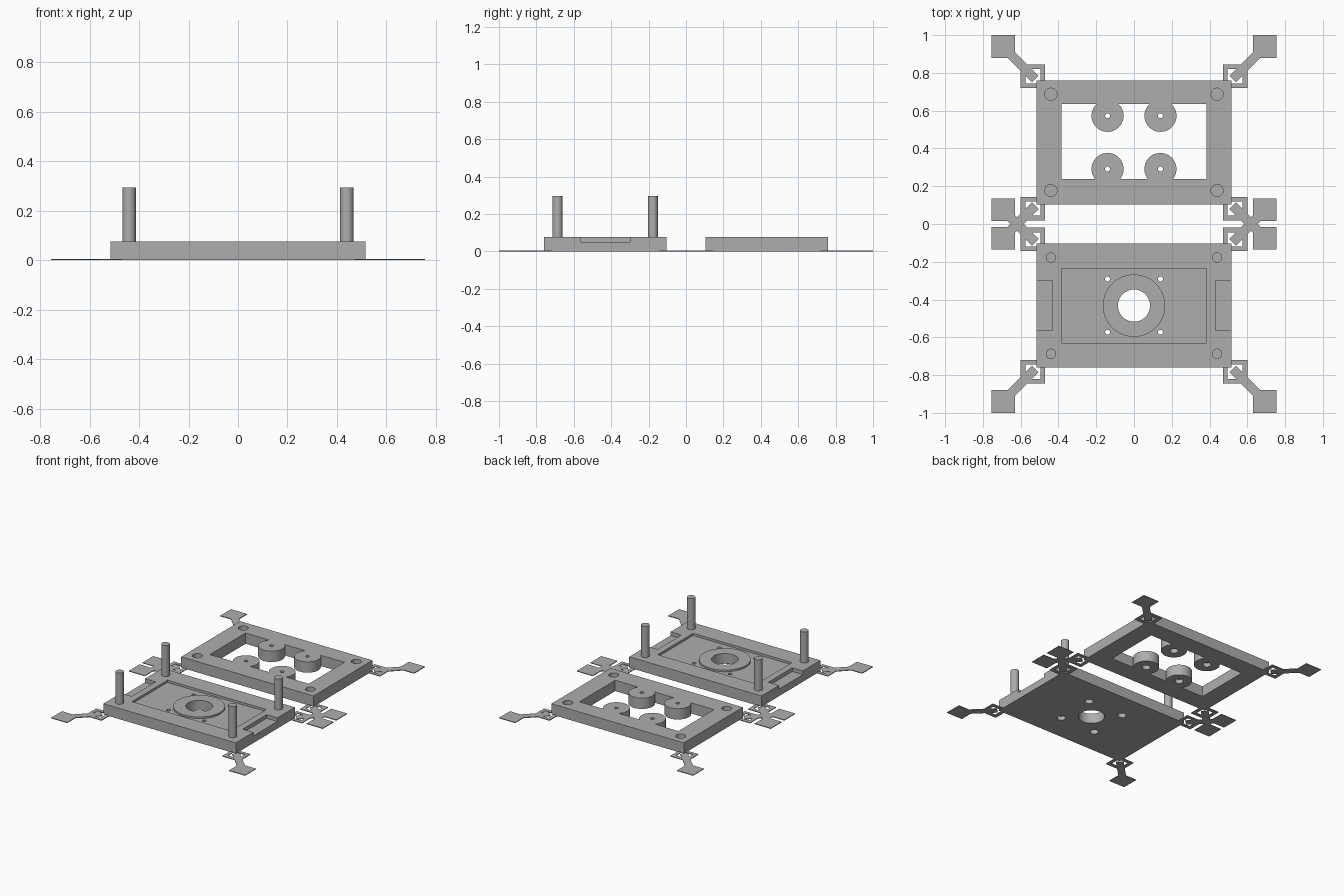
import bpy
import bmesh
from math import radians
from mathutils import Matrix, Vector

if "Cube" in bpy.data.objects:
    bpy.data.objects.remove(bpy.data.objects["Cube"])

grey = bpy.data.materials.new("matte grey")
grey.use_nodes = True
GREY = (0.42, 0.42, 0.42, 1)
grey.diffuse_color = GREY
grey.node_tree.nodes["Principled BSDF"].inputs["Base Color"].default_value = GREY

THICK = 0.076      # plate thickness
CENTRE = 0.432     # distance of each plate's centre from the origin
HALF_X, HALF_Y = 0.515, 0.328
SIGNS = [(sx, sy) for sx in (-1, 1) for sy in (-1, 1)]


def finish(name, bm):
    mesh = bpy.data.meshes.new(name)
    bm.to_mesh(mesh)
    bm.free()
    mesh.materials.append(grey)
    obj = bpy.data.objects.new(name, mesh)
    bpy.context.collection.objects.link(obj)
    return obj


def add_box(bm, x, y, z, angle=0):
    """Add a box from (min, max) pairs, turned about its own centre."""
    size = [b - a for a, b in (x, y, z)]
    mid = Vector([(a + b) / 2 for a, b in (x, y, z)])
    matrix = (Matrix.Translation(mid) @ Matrix.Rotation(angle, 4, "Z")
              @ Matrix.Diagonal((*size, 1)))
    bmesh.ops.create_cube(bm, size=1, matrix=matrix)


def box(name, x, y, z):
    bm = bmesh.new()
    add_box(bm, x, y, z)
    return finish(name, bm)


def cylinder(name, x, y, radius, z0, z1, sides=48):
    bm = bmesh.new()
    bmesh.ops.create_cone(bm, cap_ends=True, segments=sides, radius1=radius,
                          radius2=radius, depth=z1 - z0,
                          matrix=Matrix.Translation((x, y, (z0 + z1) / 2)))
    return finish(name, bm)


def combine(target, tool, operation="DIFFERENCE"):
    mod = target.modifiers.new("shape", "BOOLEAN")
    mod.operation, mod.solver, mod.object = operation, "EXACT", tool
    bpy.context.view_layer.objects.active = target
    bpy.ops.object.modifier_apply(modifier=mod.name)
    bpy.data.objects.remove(tool)


def smooth(obj):
    bpy.ops.object.select_all(action="DESELECT")
    obj.select_set(True)
    bpy.context.view_layer.objects.active = obj
    bpy.ops.object.shade_smooth_by_angle(angle=radians(30))


def screw_holes(plate, yc):
    """Four through holes, widened underneath for the screw heads."""
    for sx, sy in SIGNS:
        x, y = sx * 0.14, yc + sy * 0.141
        combine(plate, cylinder("cutter", x, y, 0.013, -0.1, 0.2, 24))
        combine(plate, cylinder("cutter", x, y, 0.028, -0.1, 0.03, 24))


# Front plate: shallow pocket, raised ring, side notches and centre bore
yc = -CENTRE
front_plate = box("front_plate", (-HALF_X, HALF_X), (yc - HALF_Y, yc + HALF_Y), (0, THICK))
combine(front_plate, box("cutter", (-0.385, 0.385), (yc - 0.197, yc + 0.197), (0.06, 0.2)))
combine(front_plate, cylinder("ring", 0, yc, 0.165, 0.03, 0.072, 64), "UNION")
combine(front_plate, cylinder("cutter", 0, yc, 0.085, -0.1, 0.2, 64))
for sx in (-1, 1):
    edges = sorted((sx * 0.432, sx * 0.6))
    combine(front_plate, box("cutter", edges, (yc - 0.133, yc + 0.133), (0.05, 0.2)))
screw_holes(front_plate, yc)
smooth(front_plate)

# Posts on the front plate
for sx, sy in SIGNS:
    post = cylinder("post", sx * 0.44, yc + sy * 0.255, 0.027, 0.04, 0.295)
    smooth(post)

# Rear frame: open window, screw bosses and blind sockets for the posts
yc = CENTRE
rear_frame = box("rear_frame", (-HALF_X, HALF_X), (yc - HALF_Y, yc + HALF_Y), (0, THICK))
combine(rear_frame, box("cutter", (-0.385, 0.385), (yc - 0.195, yc + 0.202), (-0.1, 0.2)))
for sx, sy in SIGNS:
    combine(rear_frame, cylinder("boss", sx * 0.14, yc + sy * 0.141, 0.085, 0, THICK), "UNION")
    combine(rear_frame, cylinder("cutter", sx * 0.44, yc + sy * 0.255, 0.032, 0.02, 0.2))
screw_holes(rear_frame, yc)
smooth(rear_frame)

# Thin corner anchors: square bracket, diagonal arm and pad
THIN = (0, 0.005)
DIAGONAL = radians(45)


def anchor(sx, corner_y, sy):
    bm = bmesh.new()
    # Bracket bars around the plate corner, which is the local origin
    add_box(bm, (-0.045, -0.02), (-0.04, 0.085), THIN)
    add_box(bm, (-0.045, 0.05), (0.06, 0.085), THIN)
    add_box(bm, (-0.045, 0.085), (-0.04, -0.015), THIN)
    add_box(bm, (0.06, 0.085), (-0.04, 0.05), THIN)
    # Rotated head, cross piece, arm and pad
    add_box(bm, (0.004, 0.046), (0.004, 0.046), THIN, DIAGONAL)
    add_box(bm, (0.038, 0.083), (0.046, 0.075), THIN, -DIAGONAL)
    add_box(bm, (-0.025, 0.195), (0.06, 0.11), THIN, DIAGONAL)
    add_box(bm, (0.115, 0.24), (0.12, 0.24), THIN)
    place = (Matrix.Translation((sx * HALF_X, corner_y, 0))
             @ Matrix.Diagonal((sx, sy, 1, 1)))
    bm.transform(place)
    if sx * sy < 0:
        bmesh.ops.reverse_faces(bm, faces=bm.faces)
    finish("corner_anchor", bm)


for plate_y in (-CENTRE, CENTRE):
    for sx, sy in SIGNS:
        anchor(sx, plate_y + sy * HALF_Y, sy)
